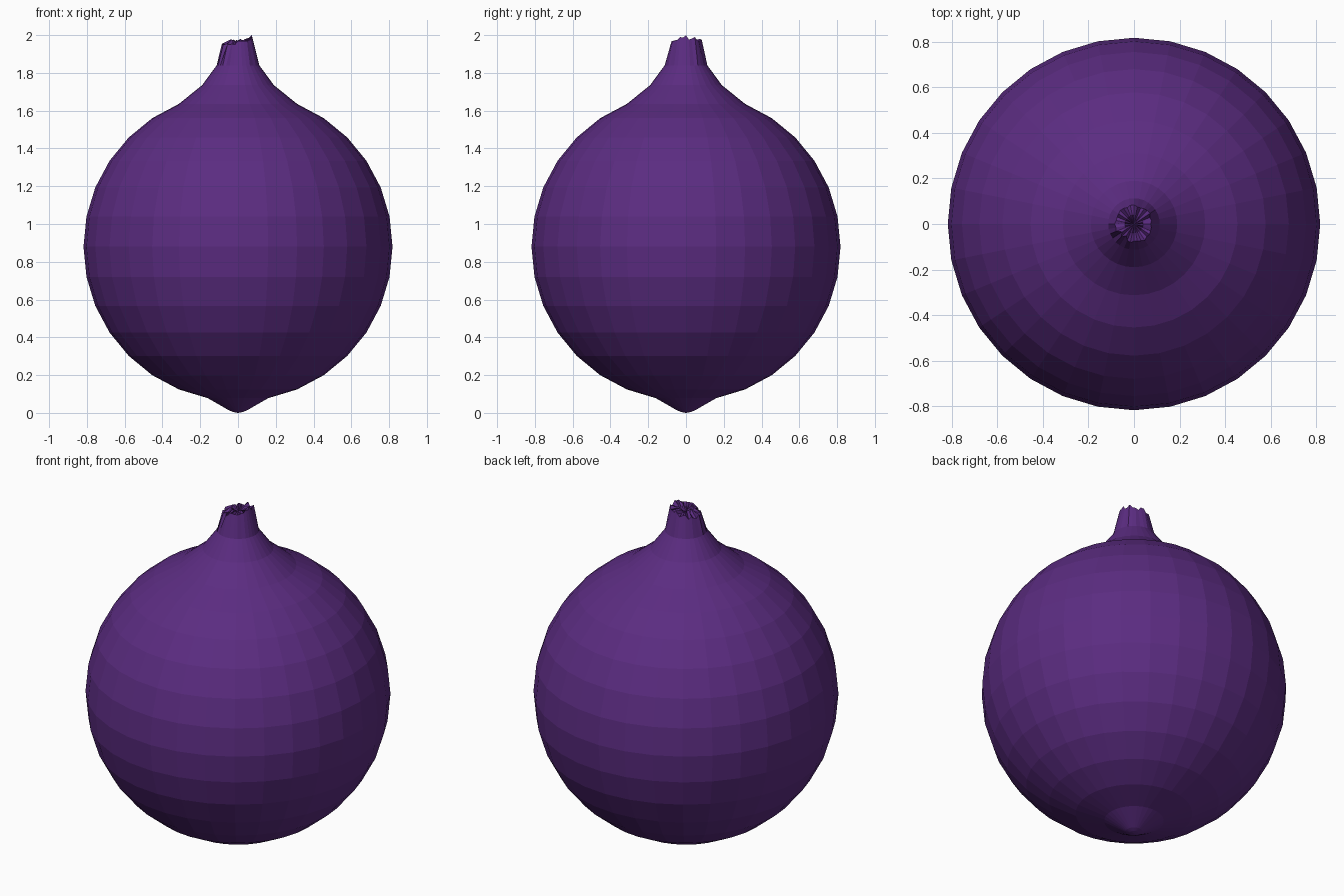
import bpy, bmesh, math, random

if "Cube" in bpy.data.objects:
    bpy.data.objects.remove(bpy.data.objects["Cube"])

random.seed(4)
N = 32          # sides around the bulb
R, CZ = 0.818, 0.88

# Bulb profile: root tip, round body rings, then the neck
profile = [(0.022, 0.004), (0.045, 0.012), (0.16, 0.078)]
for i in range(2, 15):
    a = math.pi * i / 16
    profile.append((R * math.sin(a), CZ - R * math.cos(a)))
profile += [(0.19, 1.735), (0.113, 1.84)]

bm = bmesh.new()


def ring(fn):
    verts = []
    for k in range(N):
        a = 2 * math.pi * k / N
        r, z = fn(k, a)
        verts.append(bm.verts.new((r * math.cos(a), r * math.sin(a), z)))
    return verts


def bridge(lo, hi):
    for k in range(N):
        j = (k + 1) % N
        bm.faces.new((lo[k], lo[j], hi[j], hi[k]))


# Ragged cut rim, higher on the right, with a torn groove at front left
def rim(k, a):
    r = 0.08 + random.uniform(-0.006, 0.006)
    z = 1.965 + 0.02 * math.cos(a) + random.uniform(-0.013, 0.013)
    if k == 0:
        z = 2.0
        r = 0.073
    if k in (19, 21):
        r = 0.062
    return r, z


# Crumpled folds inside the cut
def folds(k, a):
    return 0.04, 1.965 + (0.008 if k % 2 else -0.012) + random.uniform(-0.005, 0.005)


rings = [ring(lambda k, a, p=p: p) for p in profile]
rings += [ring(rim), ring(folds)]
for lo, hi in zip(rings, rings[1:]):
    bridge(lo, hi)

# Close the root tip and the cut
bottom = bm.verts.new((0, 0, 0))
top = bm.verts.new((0, 0, 1.95))
for k in range(N):
    j = (k + 1) % N
    bm.faces.new((bottom, rings[0][j], rings[0][k]))
    bm.faces.new((top, rings[-1][k], rings[-1][j]))

bmesh.ops.recalc_face_normals(bm, faces=bm.faces)
mesh = bpy.data.meshes.new("onion_bulb")
bm.to_mesh(mesh)
bm.free()
onion = bpy.data.objects.new("onion_bulb", mesh)
bpy.context.collection.objects.link(onion)

# Purple skin
mat = bpy.data.materials.new("purple_skin")
mat.diffuse_color = (0.105, 0.025, 0.22, 1)
mat.use_nodes = True
mat.node_tree.nodes["Principled BSDF"].inputs["Base Color"].default_value = mat.diffuse_color
mesh.materials.append(mat)
